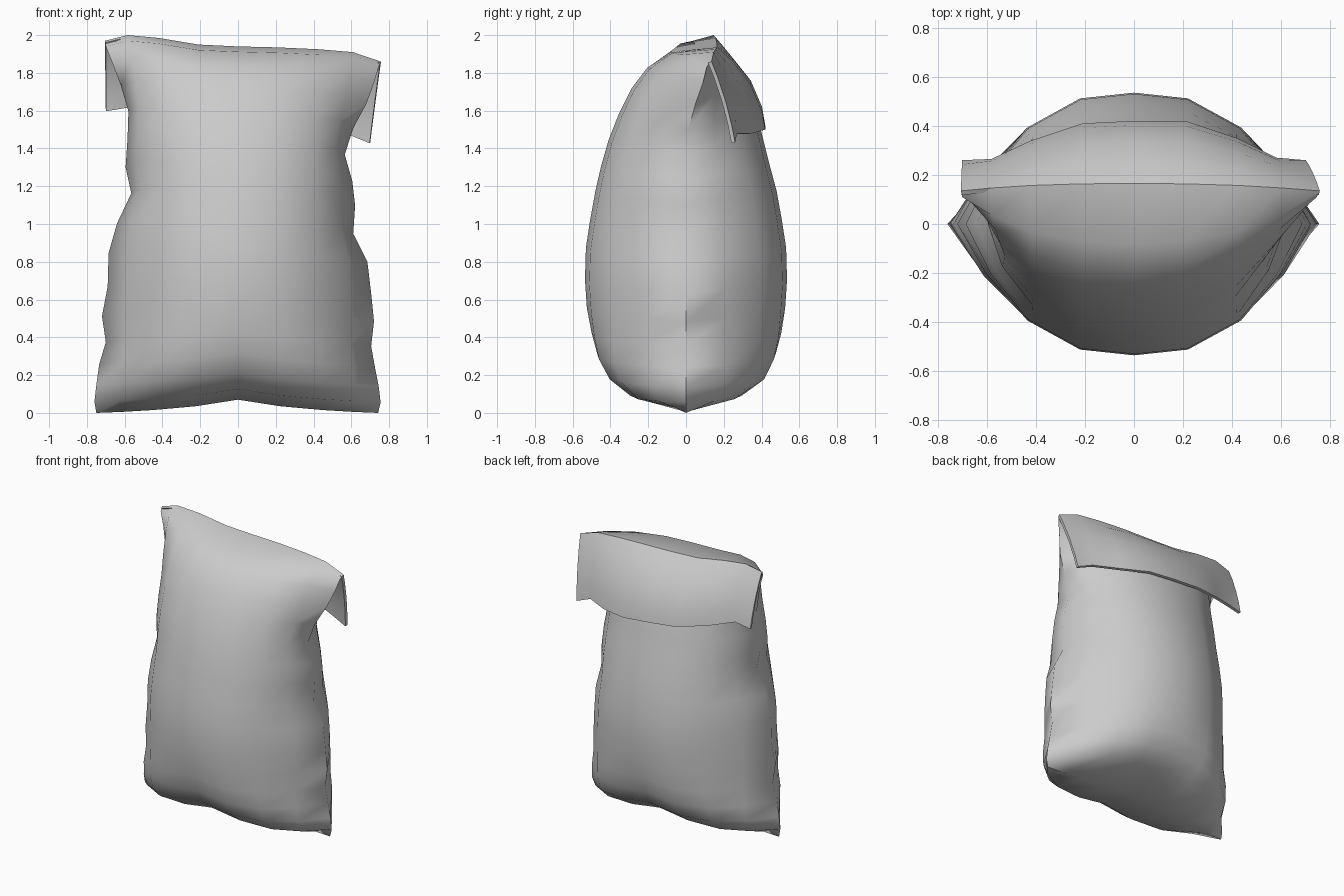
import bpy, bmesh

if "Cube" in bpy.data.objects:
    bpy.data.objects.remove(bpy.data.objects["Cube"])

# Columns across the bag (-1..1) with ridge height, bottom arch and flap hem
COLS = [-1, -.83, -.6, -.3, 0, .3, .6, .83, 1]
TOP_Z = [1.97, 2.0, 1.985, 1.95, 1.94, 1.935, 1.925, 1.91, 1.86]
BOT_Z = [0, .005, .015, .035, .07, .035, .015, .005, 0]
HEM_Z = [1.6, 1.62, 1.58, 1.54, 1.52, 1.50, 1.48, 1.48, 1.43]
HEM_Y = [.26, .265, .34, .41, .42, .42, .35, .27, .26]

# Rows up the bag: height fraction, front y, back y, seam y, left and right half width
ROWS = [
    (0, 0, 0, 0, .75, .742),
    (.03, -.30, .30, 0, .76, .755),
    (.075, -.41, .42, 0, .75, .745),
    (.13, -.47, .475, 0, .735, .725),
    (.19, -.50, .505, 0, .70, .705),
    (.26, -.525, .525, 0, .72, .72),
    (.34, -.535, .535, 0, .69, .705),
    (.43, -.53, .53, 0, .685, .685),
    (.51, -.507, .507, 0, .64, .61),
    (.59, -.48, .48, 0, .565, .62),
    (.66, -.45, .445, 0, .595, .605),
    (.735, -.41, .41, 0, .585, .565),
    (.81, -.355, .375, .015, .58, .61),
    (.88, -.29, .32, .05, .62, .68),
    (.94, -.205, .25, .09, .665, .72),
    (.985, -.08, .18, .11, .70, .745),
    (1, .165, .165, .135, .705, .757),
]


def bag_point(row, i, back):
    """Point on one puffed panel."""
    v, front_y, back_y, seam, left, right = row
    t = COLS[i]
    w = left if t < 0 else right
    base = .75 - .05 * v
    x = t * (base + (w - base) * abs(t) ** 3)
    depth = (back_y if back else front_y) - seam
    power = 2.6 + 1.2 * max(0, 1 - v / .25)
    y = seam + depth * (1 - abs(t) ** power)
    return x, y, BOT_Z[i] + (TOP_Z[i] - BOT_Z[i]) * v


def flap_point(k, i):
    """Point on the folded flap, k = 0 at the ridge and 1 at the hem."""
    x0, y0, z0 = bag_point(ROWS[-1], i, True)
    t = COLS[i]
    x = x0 + (t * .7 - x0) * k
    bulge = 4 * k * (1 - k) * (.012 + .04 * (1 - t * t))
    return x, y0 + (HEM_Y[i] - y0) * k + bulge, z0 + (HEM_Z[i] - z0) * k + bulge * .5


def add_grid(bm, grid, flip):
    vs = [[bm.verts.new(p) for p in line] for line in grid]
    for a, b in zip(vs, vs[1:]):
        for i in range(len(a) - 1):
            quad = [a[i], a[i + 1], b[i + 1], b[i]]
            bm.faces.new(quad[::-1] if flip else quad)


def make_object(bm, name):
    mesh = bpy.data.meshes.new(name)
    bm.to_mesh(mesh)
    bm.free()
    ob = bpy.data.objects.new(name, mesh)
    bpy.context.collection.objects.link(ob)
    bpy.ops.object.select_all(action='DESELECT')
    ob.select_set(True)
    bpy.context.view_layer.objects.active = ob
    return ob


N = range(len(COLS))

# Puffed bag: front and back panels welded along the seams
bm = bmesh.new()
for back in (False, True):
    add_grid(bm, [[bag_point(r, i, back) for i in N] for r in ROWS], back)
bmesh.ops.remove_doubles(bm, verts=bm.verts[:], dist=.0005)
bmesh.ops.recalc_face_normals(bm, faces=bm.faces[:])
make_object(bm, "bag_body")
bpy.ops.object.shade_smooth_by_angle(angle=1.0)

# Top flap folded over to the back, thickened towards the bag
bm = bmesh.new()
add_grid(bm, [[flap_point(k, i) for i in N] for k in (0, .2, .5, .8, 1)], False)
bm.normal_update()
if sum(f.normal.y for f in bm.faces) < 0:
    bmesh.ops.reverse_faces(bm, faces=bm.faces[:])
flap = make_object(bm, "folded_flap")
solid = flap.modifiers.new("thickness", 'SOLIDIFY')
solid.thickness = .02
solid.offset = -1
bpy.ops.object.modifier_apply(modifier=solid.name)
bpy.ops.object.shade_smooth_by_angle(angle=.7)
